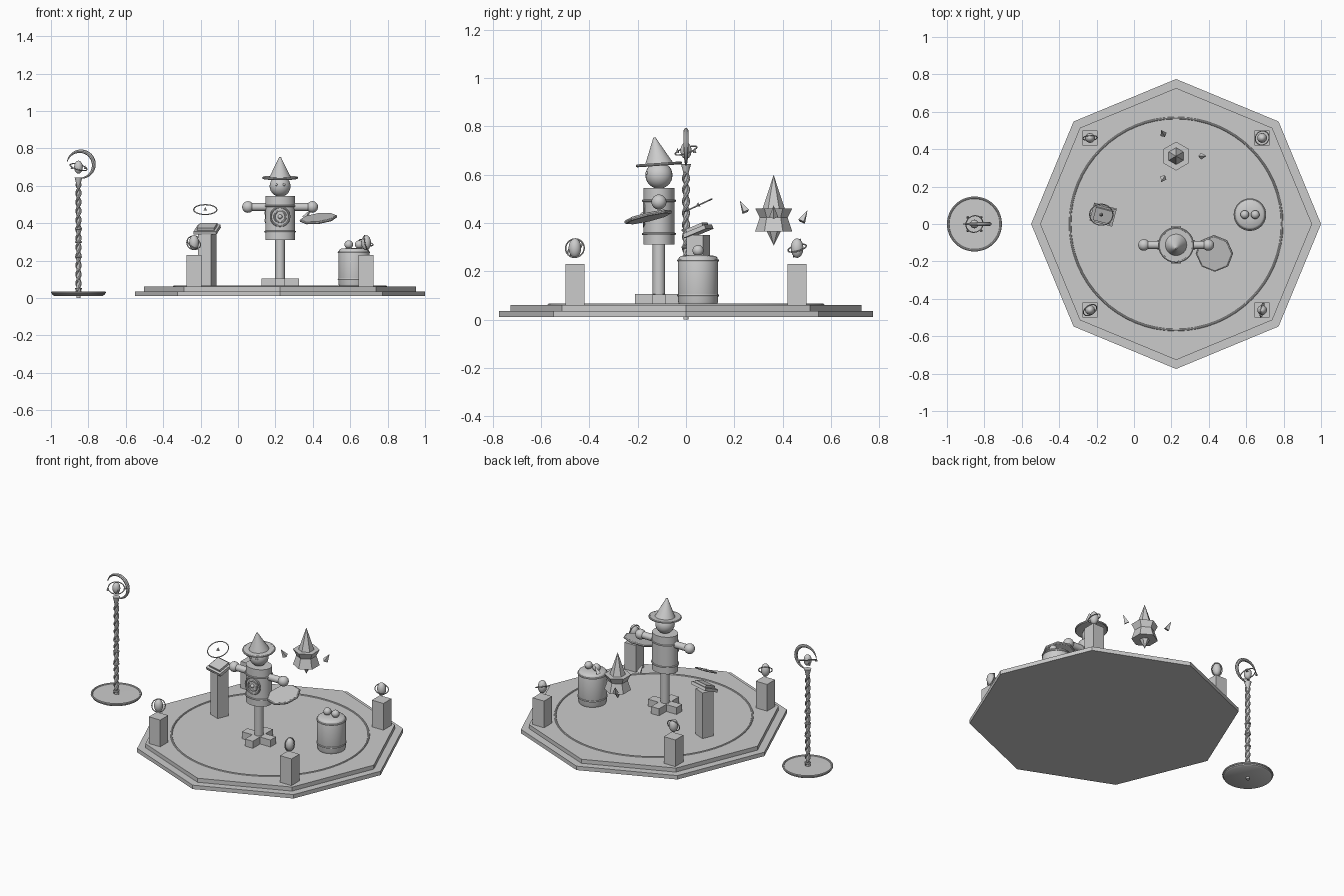
import bpy
from math import sin, cos, pi, radians
from mathutils import Vector

old = bpy.data.objects.get("Cube")
if old:
    bpy.data.objects.remove(old, do_unlink=True)

stone = bpy.data.materials.new("plain_grey")
stone.use_nodes = True
GREY = (0.6, 0.6, 0.6, 1)
stone.diffuse_color = GREY
stone.node_tree.nodes["Principled BSDF"].inputs["Base Color"].default_value = GREY


def finish(name, smooth=True):
    ob = bpy.context.object
    ob.name = name
    ob.data.materials.clear()
    ob.data.materials.append(stone)
    if smooth:
        bpy.ops.object.shade_smooth_by_angle(angle=radians(40))
    return ob


def rot(deg):
    return tuple(radians(d) for d in deg)


def box(name, loc, size, deg=(0, 0, 0)):
    bpy.ops.mesh.primitive_cube_add(size=1, location=loc, rotation=rot(deg))
    bpy.context.object.scale = size
    return finish(name, False)


def cone(name, loc, r1, r2, h, sides=32, deg=(0, 0, 0), smooth=True):
    bpy.ops.mesh.primitive_cone_add(vertices=sides, radius1=r1, radius2=r2, depth=h,
                                    location=loc, rotation=rot(deg))
    return finish(name, smooth)


def ball(name, loc, r, scale=(1, 1, 1)):
    bpy.ops.mesh.primitive_uv_sphere_add(segments=24, ring_count=14, radius=r, location=loc)
    bpy.context.object.scale = scale
    return finish(name)


def ring(name, loc, major, minor, deg=(0, 0, 0), scale=(1, 1, 1), sides=48):
    bpy.ops.mesh.primitive_torus_add(location=loc, rotation=rot(deg), major_radius=major,
                                     minor_radius=minor, major_segments=sides, minor_segments=8)
    bpy.context.object.scale = scale
    return finish(name)


def lathe(name, loc, profile, sides=32):
    """Spin a closed (radius, height) profile around z."""
    verts = [(r * cos(2 * pi * i / sides), r * sin(2 * pi * i / sides), z)
             for r, z in profile for i in range(sides)]
    faces = [(k * sides + i, k * sides + (i + 1) % sides,
              (k + 1) * sides + (i + 1) % sides, (k + 1) * sides + i)
             for k in range(len(profile) - 1) for i in range(sides)]
    top = (len(profile) - 1) * sides
    faces += [tuple(reversed(range(sides))), tuple(range(top, top + sides))]
    mesh = bpy.data.meshes.new(name)
    mesh.from_pydata(verts, [], faces)
    ob = bpy.data.objects.new(name, mesh)
    bpy.context.collection.objects.link(ob)
    bpy.ops.object.select_all(action="DESELECT")
    bpy.context.view_layer.objects.active = ob
    ob.select_set(True)
    ob.location = loc
    return finish(name)


def tube(name, points, radii):
    """Sweep a round section with changing radius along points."""
    curve = bpy.data.curves.new(name, "CURVE")
    curve.dimensions = "3D"
    curve.bevel_depth = 1
    curve.bevel_resolution = 2
    curve.use_fill_caps = True
    line = curve.splines.new("POLY")
    line.points.add(len(points) - 1)
    for p, co, r in zip(line.points, points, radii):
        p.co = (*co, 1)
        p.radius = r
    ob = bpy.data.objects.new(name, curve)
    bpy.context.collection.objects.link(ob)
    bpy.ops.object.select_all(action="DESELECT")
    bpy.context.view_layer.objects.active = ob
    ob.select_set(True)
    bpy.ops.object.convert(target="MESH")
    return finish(name)


CX = 0.225   # platform centre

# Stepped octagonal platform with an inlaid ring
cone("platform_lower", (CX, 0, 0.023), 0.775, 0.775, 0.025, 8, smooth=False)
cone("platform_upper", (CX, 0, 0.048), 0.727, 0.727, 0.026, 8, smooth=False)
ring("floor_ring", (CX, 0, 0.061), 0.567, 0.006, sides=64)

# Corner pillars, each with a floating egg and tilted halo
tilts = {(-1, -1): (40, 35, 0), (1, -1): (10, 78, 0), (-1, 1): (70, 10, 0), (1, 1): (15, 20, 0)}
for (sx, sy), deg in tilts.items():
    x, y = CX + sx * 0.46, sy * 0.46
    box("corner_pillar", (x, y, 0.145), (0.08, 0.08, 0.17))
    ball("pillar_egg", (x, y, 0.296), 0.026, (1, 1, 1.55))
    ring("pillar_halo", (x, y, 0.296), 0.039, 0.003, deg, sides=32)

# Barrel with bands and bubbles
bx, by = 0.62, 0.05
lathe("barrel", (bx, by, 0), [(0.078, 0.06), (0.083, 0.075), (0.083, 0.245),
                              (0.079, 0.258), (0.07, 0.264), (0.03, 0.268), (0.002, 0.269)])
for z in (0.1, 0.245):
    ring("barrel_band", (bx, by, z), 0.082, 0.005)
for s in (-1, 1):
    ball("barrel_bubble", (bx + s * 0.028, by, 0.286), 0.023)

# Training dummy: cross foot, post, body and bands
dy = -0.112
box("foot_bar_wide", (CX, dy, 0.083), (0.2, 0.055, 0.044))
box("foot_bar_deep", (CX, dy, 0.083), (0.055, 0.2, 0.045))
cone("dummy_post", (CX, dy, 0.21), 0.026, 0.026, 0.25, 16)
body = cone("dummy_body", (CX, dy, 0.428), 0.079, 0.079, 0.234)
body.scale.y = 0.82
for z in (0.355, 0.492):
    ring("body_band", (CX, dy, z), 0.08, 0.005, scale=(1, 0.83, 1))
for r in (0.05, 0.03):
    ring("chest_target", (CX, dy - 0.062, 0.435), r, 0.005, (90, 0, 0))
ball("target_center", (CX, dy - 0.064, 0.435), 0.012)

# Arms, head and eyes
cone("dummy_arms", (CX, dy, 0.487), 0.021, 0.021, 0.33, 20, (0, 90, 0))
ball("dummy_head", (CX, dy, 0.598), 0.056)
for s in (-1, 1):
    ball("dummy_hand", (CX + s * 0.172, dy, 0.487), 0.031)
    ball("dummy_eye", (CX + s * 0.021, dy - 0.05, 0.606), 0.007)

# Pointed hat
cone("hat_brim", (CX, dy, 0.643), 0.093, 0.093, 0.008, deg=(4, 0, 0))
ring("hat_brim_edge", (CX, dy, 0.643), 0.09, 0.006, (4, 0, 0))
cone("hat_cone", (CX, dy - 0.01, 0.698), 0.06, 0.004, 0.115, deg=(9, 0, 0))

# Shield hanging by the left hand
shield_tilt = (13, -7, 0)
shield_at = (0.43, -0.157, 0.425)
cone("shield_plate", shield_at, 0.096, 0.096, 0.014, 8, shield_tilt, False)
ring("shield_rim", shield_at, 0.093, 0.008, shield_tilt, sides=8)

# Lectern with slanted board, book and hovering ring
lx, ly = -0.165, 0.05
box("lectern_column", (lx, ly, 0.205), (0.075, 0.075, 0.29), (0, 0, -22))
box("lectern_board", (lx, ly, 0.366), (0.125, 0.1, 0.018), (22, 0, -15))
box("lectern_book", (lx, ly - 0.004, 0.381), (0.095, 0.075, 0.014), (22, 0, -15))
ring("hover_ring", (lx - 0.01, ly, 0.473), 0.062, 0.003, (25, 0, 0))
cone("hover_pointer", (lx - 0.01, ly, 0.477), 0.011, 0, 0.018, 6, smooth=False)

# Floating crystal: two crossed hexagonal spikes, with orbiting shards
cy = 0.363
cone("crystal_up", (CX, cy, 0.482), 0.077, 0, 0.235, 6, smooth=False)
cone("crystal_down", (CX, cy, 0.384), 0.077, 0, 0.154, 6, (180, 0, 0), False)
for i, z in enumerate((0.45, 0.43, 0.47)):
    a = i * 2 * pi / 3
    shard = cone("crystal_shard", (CX + 0.148 * cos(a), cy + 0.148 * sin(a), z),
                 0.018, 0, 0.055, 4, smooth=False)
    out = Vector((0.6 * cos(a), 0.6 * sin(a), 1))
    shard.rotation_euler = out.to_track_quat("Z", "Y").to_euler()

# Staff stand
sx = -0.853
lathe("staff_base", (sx, 0, 0), [(0.13, 0.012), (0.14, 0.018), (0.143, 0.03), (0.002, 0.031)], 40)
ring("staff_base_rim", (sx, 0, 0.03), 0.141, 0.006)

# Twisted staff shaft: core, two wound strands, collars and cup
cone("staff_core", (sx, 0, 0.31), 0.011, 0.009, 0.62, 12)
for side in (0, pi):
    steps = 120
    path, widths = [], []
    for i in range(steps + 1):
        t = i / steps
        a = side + t * 12 * pi
        path.append((sx + 0.01 * cos(a), 0.01 * sin(a), 0.03 + 0.58 * t))
        widths.append(0.007)
    tube("staff_strand", path, widths)
for z in (0.05, 0.22, 0.3, 0.37):
    ring("staff_collar", (sx, 0, z), 0.014, 0.005, sides=20)
cone("staff_cup", (sx, 0, 0.625), 0.01, 0.021, 0.04, 16)

# Crescent head, open toward the lower right-hand side of the model
arc, widths = [], []
for i in range(41):
    t = i / 40
    a = radians(-95 + 262 * t)
    arc.append((sx + 0.01 + 0.072 * cos(a), 0, 0.713 + 0.072 * sin(a)))
    widths.append(0.002 + 0.009 * sin(pi * t))
tube("staff_crescent", arc, widths)

# Staff egg, halo and small spikes
ball("staff_egg", (sx, 0, 0.7), 0.023, (1, 1, 1.5))
ring("staff_halo", (sx, 0, 0.7), 0.047, 0.003, (18, 15, 0), sides=32)
for i in range(4):
    a = pi / 4 + i * pi / 2
    cone("staff_spike", (sx + 0.05 * cos(a), 0.05 * sin(a), 0.7), 0.008, 0, 0.022, 6, smooth=False)
